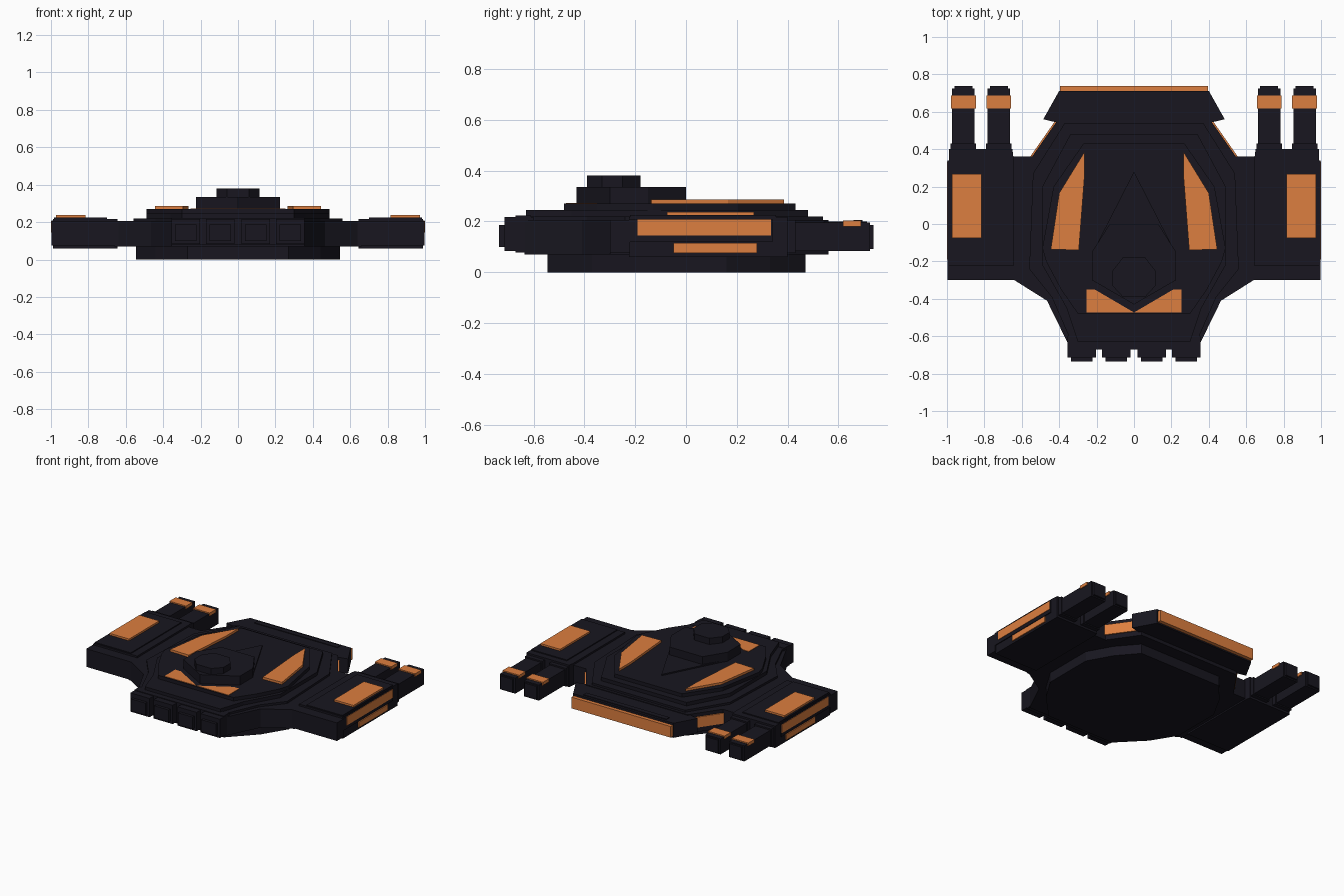
import bpy, bmesh


def material(name, rgb):
    m = bpy.data.materials.new(name)
    m.diffuse_color = (*rgb, 1)
    return m


DARK = material("dark_hull", (0.009, 0.008, 0.014))
ORANGE = material("orange_trim", (0.72, 0.21, 0.05))


def prism(name, pts, z0, z1, mat=DARK):
    """Extrude a plan outline from z0 to z1."""
    bm = bmesh.new()
    face = bm.faces.new([bm.verts.new((x, y, z0)) for x, y in pts])
    ext = bmesh.ops.extrude_face_region(bm, geom=[face])["geom"]
    for v in ext:
        if isinstance(v, bmesh.types.BMVert):
            v.co.z = z1
    bmesh.ops.recalc_face_normals(bm, faces=bm.faces)
    me = bpy.data.meshes.new(name)
    bm.to_mesh(me)
    bm.free()
    me.materials.append(mat)
    ob = bpy.data.objects.new(name, me)
    bpy.context.collection.objects.link(ob)
    return ob


def sym(name, half, z0, z1, mat=DARK):
    """Prism from the right half outline, mirrored over x = 0."""
    left = [(-x, y) for x, y in reversed(half) if x > 0]
    return prism(name, half + left, z0, z1, mat)


def pair(name, pts, z0, z1, mat=DARK):
    """Prism on the right plus its mirrored copy."""
    ob = prism(name, pts, z0, z1, mat)
    mod = ob.modifiers.new("Mirror", "MIRROR")
    mod.use_axis[0] = True
    return ob


def rect(x0, x1, y0, y1):
    return [(x0, y0), (x1, y0), (x1, y1), (x0, y1)]


# keel and stacked centre hull
sym("keel", [(0.27, -0.545), (0.44, -0.37), (0.545, -0.2), (0.545, 0.16),
             (0.45, 0.33), (0.33, 0.47)], 0, 0.075)
sym("main_hull", [(0.355, -0.635), (0.465, -0.41), (0.64, -0.30), (0.66, -0.30),
                  (0.66, 0.36), (0.545, 0.36), (0.405, 0.56)], 0.07, 0.205)
sym("hull_deck", [(0.335, -0.63), (0.44, -0.39), (0.56, -0.24), (0.54, 0.27),
                  (0.37, 0.54)], 0.20, 0.22)
sym("front_deck", [(0.30, -0.63), (0.36, -0.45), (0.49, -0.22), (0.49, 0.2),
                   (0.34, 0.48)], 0.215, 0.245)
sym("upper_deck", [(0.30, -0.48), (0.39, -0.35), (0.47, -0.2), (0.49, -0.13),
                   (0.43, 0.2), (0.27, 0.43)], 0.24, 0.27)
sym("arrow_plate", [(0.0, -0.43), (0.21, -0.30), (0.21, -0.13), (0.0, 0.28)], 0.265, 0.279)
sym("bridge", [(0.0, -0.43), (0.225, -0.30), (0.225, -0.15), (0.13, 0.0)], 0.27, 0.335)
sym("bridge_cap", [(0.06, -0.39), (0.115, -0.33), (0.115, -0.25), (0.06, -0.18)], 0.33, 0.38)

# rear wing with glowing edge
sym("rear_wing", [(0.40, 0.54), (0.485, 0.56), (0.40, 0.712)], 0.095, 0.20)
sym("rear_wing_rib", [(0.33, 0.66), (0.33, 0.695)], 0.195, 0.205)
sym("rear_light_bar", [(0.395, 0.71), (0.395, 0.738)], 0.105, 0.185, ORANGE)
pair("rear_side_light", [(0.54, 0.355), (0.555, 0.36), (0.415, 0.56), (0.40, 0.555)],
     0.105, 0.18, ORANGE)

# deck lights
pair("deck_light", [(0.265, 0.385), (0.265, 0.25), (0.295, -0.14), (0.445, -0.135),
                    (0.40, 0.165)], 0.268, 0.286, ORANGE)
sym("nose_light", [(0.0, -0.473), (0.21, -0.35), (0.255, -0.35), (0.255, -0.473)],
    0.255, 0.273, ORANGE)

# front row of thruster blocks
for cx in (0.095, 0.28):
    pair("thruster_block", rect(cx - 0.076, cx + 0.076, -0.715, -0.60), 0.083, 0.218)
    pair("thruster_mouth", rect(cx - 0.058, cx + 0.058, -0.735, -0.70), 0.10, 0.187)
sym("thruster_backing", [(0.355, -0.67), (0.355, -0.61)], 0.078, 0.223)

# side pods
pair("pod_body", [(0.645, -0.225), (0.99, -0.225), (0.99, 0.40), (0.65, 0.40),
                  (0.645, 0.36)], 0.06, 0.218)
pair("pod_front", rect(0.64, 0.998, -0.30, -0.22), 0.075, 0.205)
pair("pod_flank", rect(0.98, 0.997, -0.225, 0.34), 0.12, 0.21)
pair("pod_top_plate", rect(0.70, 0.985, -0.22, 0.355), 0.21, 0.225)
pair("pod_top_light", rect(0.815, 0.972, -0.075, 0.268), 0.22, 0.238, ORANGE)
pair("pod_side_light", rect(0.985, 1.0, -0.19, 0.335), 0.145, 0.207, ORANGE)
pair("pod_lower_light", rect(0.98, 0.998, -0.05, 0.28), 0.075, 0.115, ORANGE)

# twin rear barrels on each pod
for cx in (0.723, 0.912):
    pair("barrel_collar", rect(cx - 0.068, cx + 0.068, 0.39, 0.43), 0.075, 0.205)
    pair("barrel", rect(cx - 0.06, cx + 0.06, 0.42, 0.725), 0.083, 0.195)
    pair("barrel_tip", rect(cx - 0.048, cx + 0.048, 0.72, 0.738), 0.092, 0.187)
    pair("barrel_light", rect(cx - 0.066, cx + 0.066, 0.617, 0.688), 0.18, 0.203, ORANGE)
